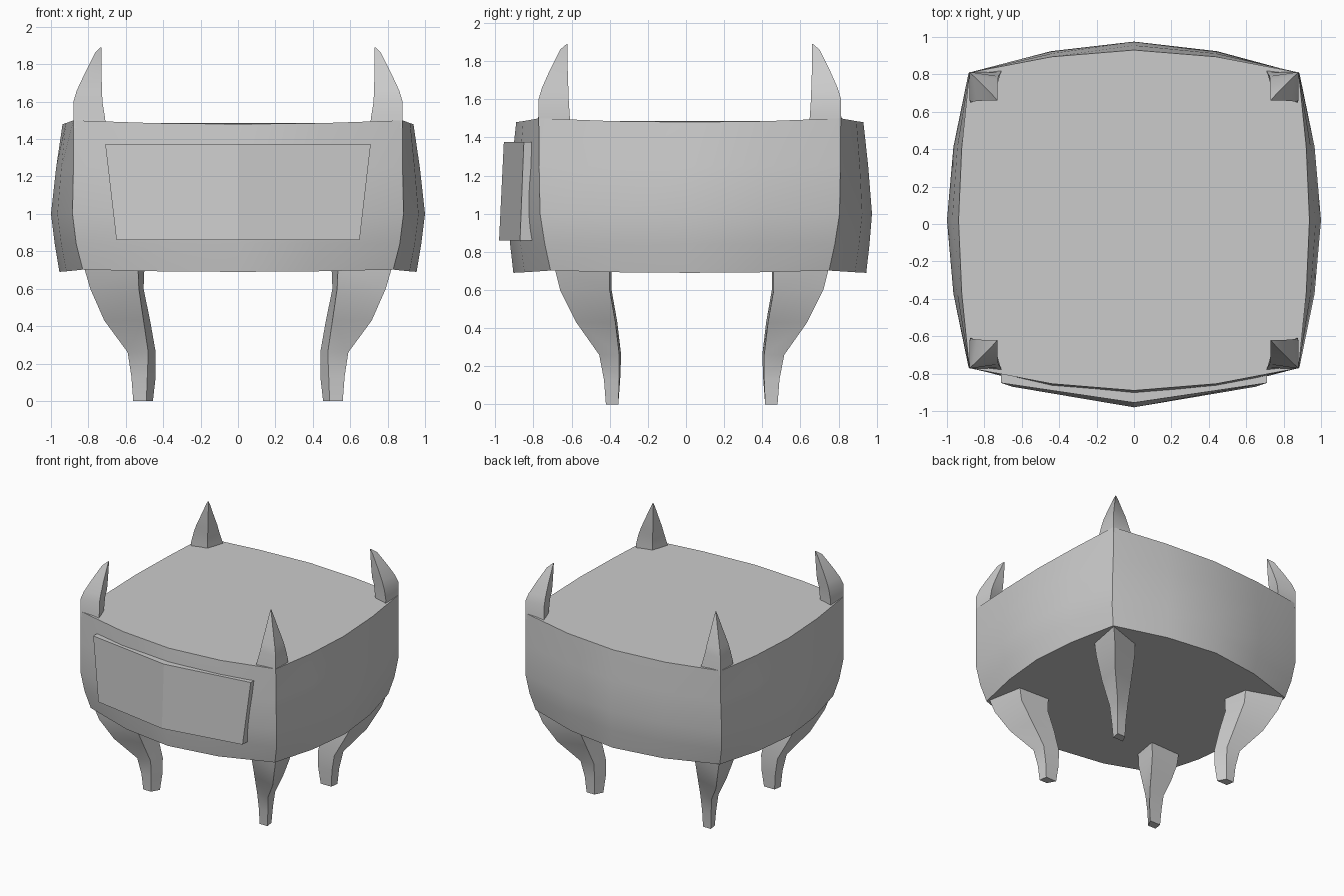
import bpy, bmesh

if "Cube" in bpy.data.objects:
    bpy.data.objects.remove(bpy.data.objects["Cube"])


def make(name, rings, smooth=True):
    """Skin a stack of closed rings, cap both ends."""
    bm = bmesh.new()
    vr = [[bm.verts.new(p) for p in r] for r in rings]
    n = len(vr[0])
    for a, b in zip(vr, vr[1:]):
        for i in range(n):
            j = (i + 1) % n
            bm.faces.new((a[i], a[j], b[j], b[i]))
    bm.faces.new(vr[0][::-1])
    bm.faces.new(vr[-1])
    bmesh.ops.recalc_face_normals(bm, faces=bm.faces)
    me = bpy.data.meshes.new(name)
    bm.to_mesh(me)
    bm.free()
    ob = bpy.data.objects.new(name, me)
    bpy.context.collection.objects.link(ob)
    if smooth:
        bpy.ops.object.select_all(action='DESELECT')
        ob.select_set(True)
        bpy.context.view_layer.objects.active = ob
        bpy.ops.object.shade_smooth_by_angle(angle=0.56)
    return ob


CY = 0.02  # body centre in y


def body_ring(z, cx, cy, bx, by, lift=0.0):
    """Square-ish ring: corner (cx, cy), side middles bulged to bx / by."""
    pts = []
    for side in range(4):
        for t in (-1, -0.5, 0, 0.5):
            k = 1 - 0.3 * (abs(t) / 0.5) if abs(t) < 1 else 0
            ex, ey = cx + (bx - cx) * k, cy + (by - cy) * k
            x, y = [(t * cx, -ey), (ex, t * cy), (-t * cx, ey), (-ex, -t * cy)][side]
            pts.append((x, y + CY, z + lift * t * t))
    return pts


# Bulging four-sided body
make("body", [
    body_ring(0.69, 0.83, 0.73, 0.955, 0.925, 0.012),
    body_ring(0.84, 0.865, 0.76, 0.98, 0.942),
    body_ring(1.00, 0.885, 0.785, 1.00, 0.955),
    body_ring(1.25, 0.88, 0.79, 0.972, 0.935),
    body_ring(1.48, 0.88, 0.79, 0.938, 0.91, 0.02),
])

# Front panel, bent once in the middle
make("front_panel", [
    [(-w, ye, z), (0, yc, z), (w, ye, z), (w, yb, z), (0, yb, z), (-w, yb, z)]
    for z, w, ye, yc, yb in ((0.86, 0.65, -0.87, -0.98, -0.79),
                             (1.375, 0.71, -0.85, -0.955, -0.77))
], smooth=False)

# Leg sections: z, outer corner, front wing, inner corner, side wing
LEG = [
    (0.00, (.56, .45), (.49, .45), (.455, .385), (.55, .385)),
    (0.13, (.57, .46), (.485, .455), (.44, .375), (.56, .38)),
    (0.26, (.59, .485), (.48, .47), (.44, .37), (.58, .38)),
    (0.43, (.715, .605), (.505, .54), (.47, .39), (.67, .40)),
    (0.60, (.79, .69), (.53, .61), (.505, .42), (.75, .43)),
    (0.72, (.825, .72), (.535, .62), (.50, .42), (.77, .43)),
]
# Horn sections in the same order
HORN = [
    (1.46, (.88, .792), (.705, .81), (.76, .67), (.878, .625)),
    (1.52, (.88, .793), (.712, .79), (.755, .665), (.878, .63)),
    (1.60, (.88, .793), (.725, .77), (.75, .66), (.86, .635)),
    (1.66, (.862, .775), (.727, .75), (.74, .65), (.84, .637)),
    (1.75, (.82, .735), (.73, .71), (.735, .645), (.80, .64)),
    (1.86, (.765, .68), (.73, .66), (.73, .641), (.75, .641)),
    (1.89, (.735, .645), (.731, .643), (.73, .64), (.733, .64)),
]

# Mirror one leg and one horn to the four corners
for kind, table, c in (("leg", LEG, 0.03), ("horn", HORN, CY)):
    for sx, lr in ((-1, "left"), (1, "right")):
        for sy, fb in ((-1, "front"), (1, "back")):
            make(f"{fb}_{lr}_{kind}",
                 [[(sx * x, sy * y + c, s[0]) for x, y in s[1:]] for s in table])
